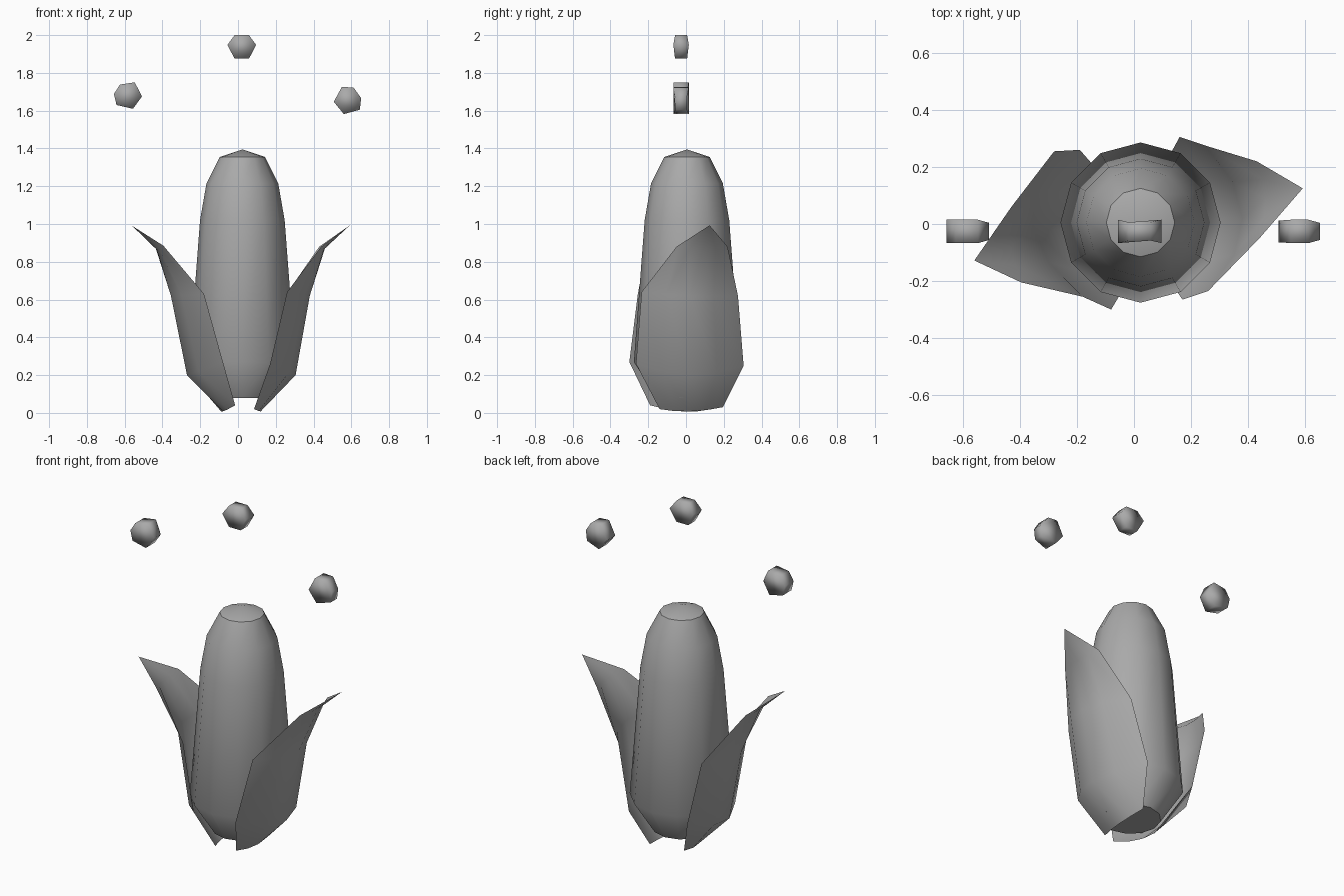
import bpy, bmesh, math

if "Cube" in bpy.data.objects:
    bpy.data.objects.remove(bpy.data.objects["Cube"], do_unlink=True)

grey = bpy.data.materials.new("plain_grey")
grey.use_nodes = True
grey.diffuse_color = (0.4, 0.4, 0.4, 1)
bsdf = next(n for n in grey.node_tree.nodes if n.type == 'BSDF_PRINCIPLED')
bsdf.inputs["Base Color"].default_value = (0.4, 0.4, 0.4, 1)


def finish(name, bm, angle, recalc=True):
    """Turn a bmesh into a smooth-shaded object with sharp edges above angle."""
    if recalc:
        bmesh.ops.recalc_face_normals(bm, faces=bm.faces)
    mesh = bpy.data.meshes.new(name)
    bm.to_mesh(mesh)
    bm.free()
    mesh.materials.append(grey)
    obj = bpy.data.objects.new(name, mesh)
    bpy.context.collection.objects.link(obj)
    bpy.ops.object.select_all(action='DESELECT')
    obj.select_set(True)
    bpy.context.view_layer.objects.active = obj
    bpy.ops.object.shade_smooth_by_angle(angle=math.radians(angle))


# Cob: a 12-sided turned profile (radius, height) with a shallow cone on top
SIDES = 12
PROFILE = [(0.16, 0.08), (0.281, 0.27), (0.224, 1.02), (0.19, 1.215), (0.12, 1.355)]
bm = bmesh.new()
rings = []
for r, z in PROFILE:
    rings.append([bm.verts.new((0.023 + r * math.cos(a), 0.005 + r * math.sin(a), z))
                  for a in (math.tau * i / SIDES for i in range(SIDES))])
apex = bm.verts.new((0.023, 0.005, 1.395))
bm.faces.new(rings[0])
for i in range(SIDES):
    j = (i + 1) % SIDES
    for low, high in zip(rings, rings[1:]):
        bm.faces.new((low[i], low[j], high[j], high[i]))
    bm.faces.new((rings[-1][i], rings[-1][j], apex))
finish("cob", bm, 40)

# Husk leaves: each row runs from one edge over the middle to the other edge,
# counted clockwise from above; all rows meet in a tip
LEAVES = {
    "husk_leaf_left": ([
        ((0.10, 0.195, 0.03), (0.12, 0.02, 0.008), (0.085, -0.14, 0.02)),
        ((0.16, 0.305, 0.25), (0.305, 0.02, 0.20), (0.17, -0.265, 0.26)),
        ((0.25, 0.275, 0.62), (0.38, 0.02, 0.62), (0.26, -0.235, 0.64)),
        ((0.43, 0.22, 0.88), (0.46, 0.09, 0.87), (0.44, -0.05, 0.88)),
    ], (0.592, 0.125, 0.993)),
    "husk_leaf_right": ([
        ((-0.015, -0.19, 0.04), (-0.08, -0.02, 0.008), (-0.085, 0.14, 0.02)),
        ((-0.08, -0.30, 0.27), (-0.27, -0.02, 0.20), (-0.19, 0.26, 0.25)),
        ((-0.18, -0.255, 0.63), (-0.355, -0.01, 0.62), (-0.28, 0.255, 0.63)),
        ((-0.395, -0.205, 0.885), (-0.43, -0.08, 0.865), (-0.43, 0.06, 0.88)),
    ], (-0.56, -0.128, 0.99)),
}
COLS = 5


def row_point(row, t):
    """Parabola through the three points of a row."""
    w = ((1 - t) * (1 - 2 * t), 4 * t * (1 - t), t * (2 * t - 1))
    return [sum(wi * p[k] for wi, p in zip(w, row)) for k in range(3)]


for name, (rows, tip_point) in LEAVES.items():
    bm = bmesh.new()
    grid = [[bm.verts.new(row_point(row, c / (COLS - 1))) for c in range(COLS)] for row in rows]
    tip = bm.verts.new(tip_point)
    for c in range(COLS - 1):
        for low, high in zip(grid, grid[1:]):
            bm.faces.new((low[c], high[c], high[c + 1], low[c + 1]))
        bm.faces.new((grid[-1][c], tip, grid[-1][c + 1]))
    finish(name, bm, 60, recalc=False)

# Floating kernels: six-sided blocks given as (x, z, half depth) per corner
KERNELS = {
    "kernel_top": [(-0.018, 2.0, 0.032), (0.058, 2.0, 0.032), (0.096, 1.948, 0.041),
                   (0.058, 1.875, 0.032), (-0.018, 1.875, 0.032), (-0.056, 1.948, 0.041)],
    "kernel_right": [(-0.625, 1.738, 0.041), (-0.547, 1.75, 0.041), (-0.508, 1.676, 0.03),
                     (-0.556, 1.61, 0.041), (-0.643, 1.63, 0.041), (-0.657, 1.688, 0.041)],
    "kernel_left": [(0.55, 1.726, 0.041), (0.612, 1.722, 0.041), (0.652, 1.666, 0.03),
                    (0.645, 1.605, 0.03), (0.56, 1.582, 0.041), (0.507, 1.647, 0.038)],
}
for name, outline in KERNELS.items():
    bm = bmesh.new()
    front, back = [[bm.verts.new((x, -0.026 + s * d, z)) for x, z, d in outline]
                   for s in (-1, 1)]
    bm.faces.new(front)
    bm.faces.new(back[::-1])
    for i in range(6):
        j = (i + 1) % 6
        bm.faces.new((front[j], front[i], back[i], back[j]))
    finish(name, bm, 120)
